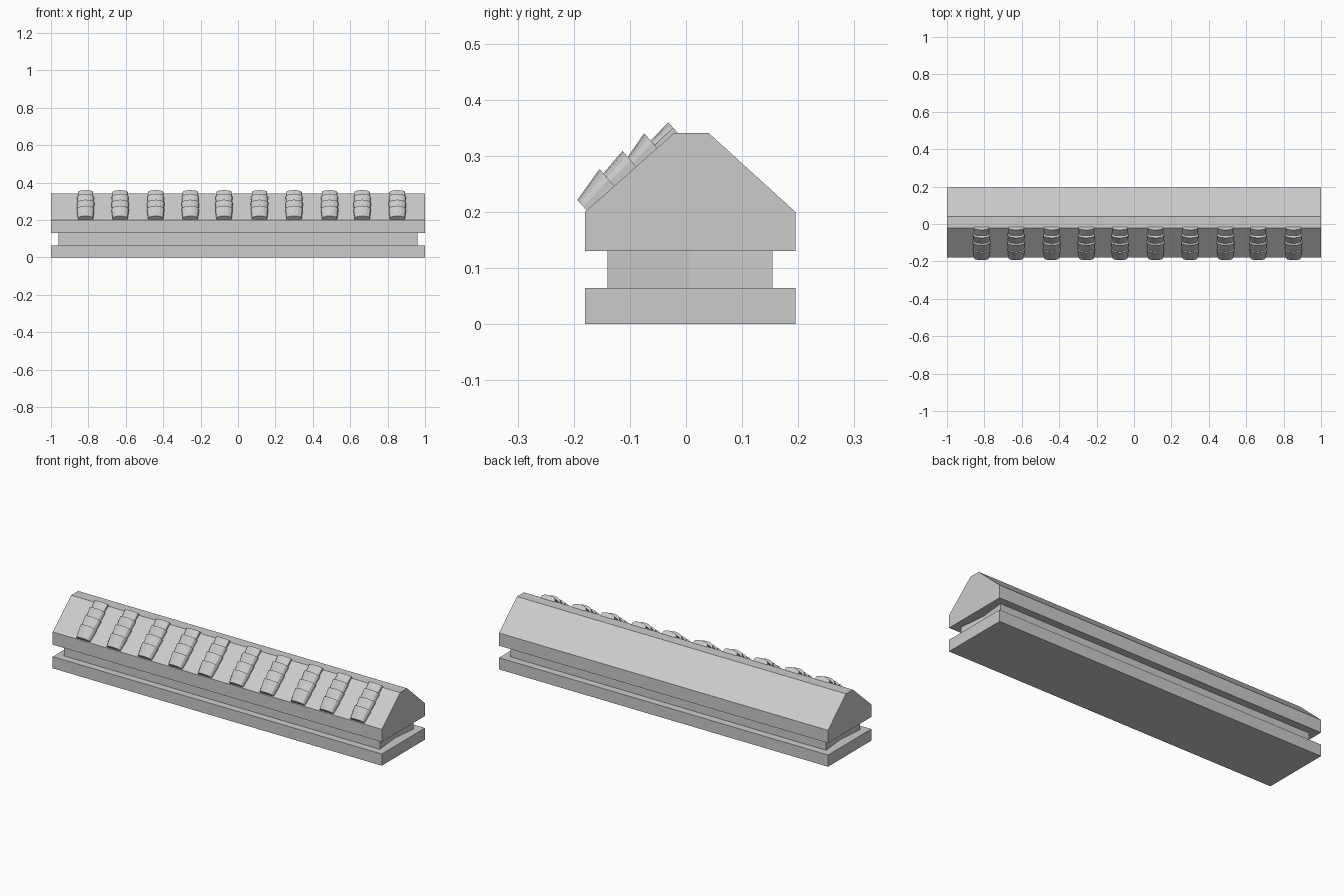
import bpy, math
from mathutils import Vector

if "Cube" in bpy.data.objects:
    bpy.data.objects.remove(bpy.data.objects["Cube"])


def make(name, verts, faces):
    me = bpy.data.meshes.new(name)
    me.from_pydata(verts, [], faces)
    me.update()
    ob = bpy.data.objects.new(name, me)
    bpy.context.collection.objects.link(ob)
    return ob


def loft(name, a, b):
    """Join two equal loops into a capped solid."""
    n = len(a)
    faces = [(i, (i + 1) % n, n + (i + 1) % n, n + i) for i in range(n)]
    faces += [tuple(reversed(range(n))), tuple(range(n, 2 * n))]
    ob = make(name, a + b, faces)
    bpy.context.view_layer.objects.active = ob
    ob.select_set(True)
    bpy.ops.object.mode_set(mode='EDIT')
    bpy.ops.mesh.select_all(action='SELECT')
    bpy.ops.mesh.normals_make_consistent(inside=False)
    bpy.ops.object.mode_set(mode='OBJECT')
    ob.select_set(False)
    return ob


def along_x(name, profile):
    return loft(name, [(-1, y, z) for y, z in profile], [(1, y, z) for y, z in profile])


# Base slab and sloped upper body
along_x("base_slab", [(-0.18, 0), (0.195, 0), (0.195, 0.064), (-0.18, 0.064)])
along_x("sloped_body", [(-0.18, 0.13), (0.195, 0.13), (0.195, 0.2),
                        (0.04, 0.341), (-0.021, 0.341), (-0.18, 0.2)])

# Recessed neck with slightly notched ends
plan = [(-0.96, -0.14), (0.96, -0.14), (0.945, 0.008), (0.96, 0.154),
        (-0.96, 0.154), (-0.945, 0.008)]
loft("recessed_neck", [(x, y, 0.064) for x, y in plan], [(x, y, 0.13) for x, y in plan])

# Overlapping arched scales lying on the front slope
origin = Vector((0, -0.18, 0.2))
up = Vector((0, 0.159, 0.141)).normalized()
out = Vector((0, -up.z, up.y))


def arch(cx, s, h, w):
    """Arched section at distance s up the slope, crown height h, half width w."""
    pts = [(-w, -0.006)]
    for i in range(7):
        a = math.pi * (1 - i / 6)
        pts.append((w * math.cos(a), h * (0.38 + 0.62 * math.sin(a))))
    pts.append((w, -0.006))
    return [tuple(origin + Vector((cx + x, 0, 0)) + up * s + out * k) for x, k in pts]


# start, end, start height, end height, start half width, end half width
scales = [(0.004, 0.070, 0.025, 0.040, 0.040, 0.046),
          (0.066, 0.122, 0.029, 0.037, 0.042, 0.047),
          (0.119, 0.172, 0.022, 0.035, 0.041, 0.045),
          (0.169, 0.217, 0.017, 0.021, 0.039, 0.041)]
columns = [-0.815, -0.63, -0.44, -0.255, -0.075, 0.115, 0.30, 0.49, 0.664, 0.852]
for c, cx in enumerate(columns):
    for r, (s0, s1, h0, h1, w0, w1) in enumerate(scales):
        loft(f"scale_{c + 1}_{r + 1}", arch(cx, s0, h0, w0), arch(cx, s1, h1, w1))
